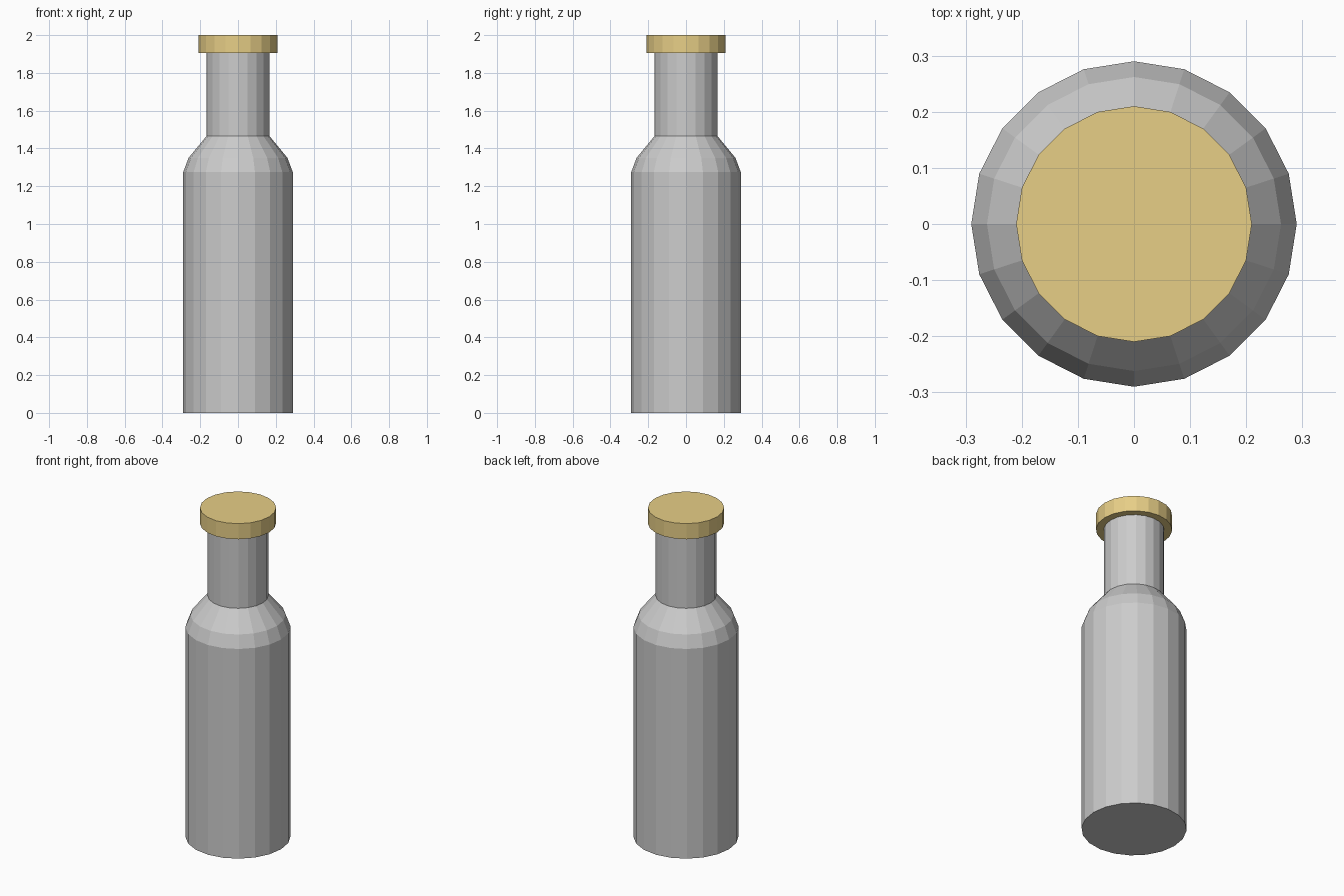
import bpy, bmesh
from math import cos, sin, tau

if "Cube" in bpy.data.objects:
    bpy.data.objects.remove(bpy.data.objects["Cube"])

SIDES = 20


def lathe(name, profile, color=None):
    """Closed flat-shaded solid of revolution from (radius, z) points."""
    bm = bmesh.new()
    rings = [[bm.verts.new((r * cos(tau * i / SIDES), r * sin(tau * i / SIDES), z))
              for i in range(SIDES)] for r, z in profile]
    for low, high in zip(rings, rings[1:]):
        for i in range(SIDES):
            j = (i + 1) % SIDES
            bm.faces.new((low[i], low[j], high[j], high[i]))
    bm.faces.new(rings[0][::-1])
    bm.faces.new(rings[-1])
    mesh = bpy.data.meshes.new(name)
    bm.to_mesh(mesh)
    bm.free()
    obj = bpy.data.objects.new(name, mesh)
    bpy.context.collection.objects.link(obj)
    if color:
        mat = bpy.data.materials.new(name + "_color")
        mat.diffuse_color = color
        mat.use_nodes = True
        mat.node_tree.nodes["Principled BSDF"].inputs["Base Color"].default_value = mat.diffuse_color
        mesh.materials.append(mat)
    return obj


# Body, rounded shoulder and neck
lathe("bottle", [(0.29, 0), (0.29, 1.275), (0.262, 1.35), (0.167, 1.465), (0.167, 1.905)])

# Overhanging disc cap
lathe("cap", [(0.21, 1.905), (0.21, 2.0)], (0.8, 0.62, 0.24, 1))
